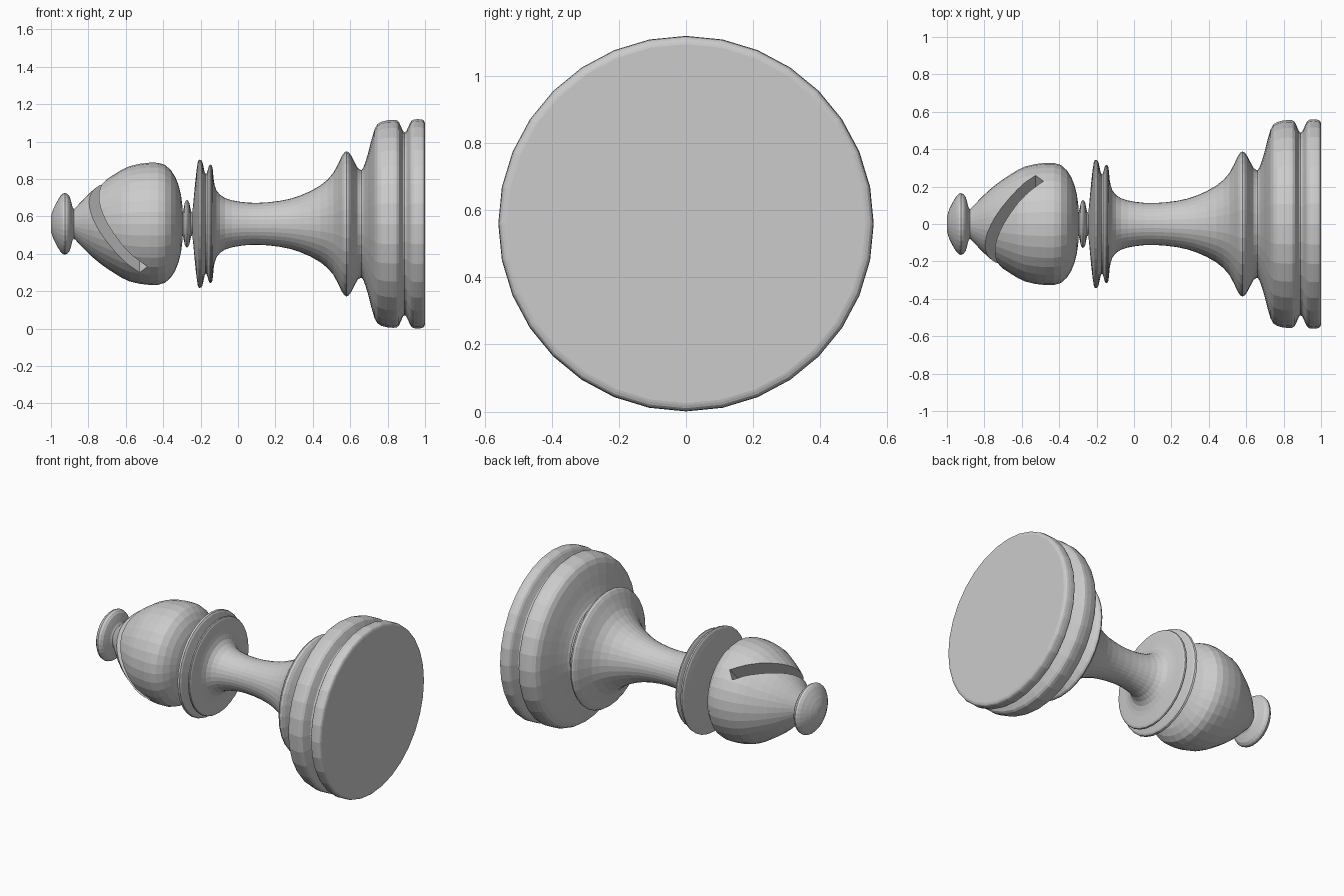
import bpy, bmesh, math
from mathutils import Vector, Matrix

cube = bpy.data.objects.get("Cube")
if cube:
    bpy.data.objects.remove(cube, do_unlink=True)

SIDES = 32
AXIS_Z = 0.56

grey = bpy.data.materials.new("plain grey")
grey.use_nodes = True
colour = (0.6, 0.6, 0.6, 1)
grey.diffuse_color = colour
grey.node_tree.nodes["Principled BSDF"].inputs["Base Color"].default_value = colour


def smooth_profile(points, steps):
    """Catmull-Rom curve through the (x, radius) points."""
    pts = [Vector(p) for p in points]
    pts = [pts[0]] + pts + [pts[-1]]
    out = []
    for a, b, c, d in zip(pts, pts[1:], pts[2:], pts[3:]):
        for i in range(steps):
            t = i / steps
            out.append(0.5 * (2 * b + (c - a) * t + (2 * a - 5 * b + 4 * c - d) * t ** 2
                              + (3 * b - a - 3 * c + d) * t ** 3))
    return out + [pts[-1]]


def finish(name, bm):
    mesh = bpy.data.meshes.new(name)
    bmesh.ops.recalc_face_normals(bm, faces=bm.faces)
    bm.to_mesh(mesh)
    bm.free()
    mesh.materials.append(grey)
    obj = bpy.data.objects.new(name, mesh)
    bpy.context.collection.objects.link(obj)
    return obj


def lathe(name, points, steps=2):
    """Turn a profile around the horizontal axis and cap both ends."""
    bm = bmesh.new()
    rings = []
    for x, r in smooth_profile(points, steps):
        angles = [math.tau * k / SIDES for k in range(SIDES)]
        rings.append([bm.verts.new((x, r * math.sin(a), AXIS_Z + r * math.cos(a))) for a in angles])
    for a, b in zip(rings, rings[1:]):
        for k in range(SIDES):
            n = (k + 1) % SIDES
            bm.faces.new((a[k], a[n], b[n], b[k]))
    bm.faces.new(rings[0])
    bm.faces.new(rings[-1])
    return finish(name, bm)


# Button on the tip
lathe("finial", [(-1, 0.04), (-0.985, 0.085), (-0.95, 0.148), (-0.925, 0.165),
                 (-0.9, 0.145), (-0.885, 0.09), (-0.87, 0.07)])

# Egg-shaped head
head = lathe("head", [(-0.89, 0.07), (-0.87, 0.085), (-0.81, 0.148), (-0.74, 0.21), (-0.66, 0.265),
                      (-0.58, 0.308), (-0.47, 0.327), (-0.39, 0.315), (-0.335, 0.25),
                      (-0.305, 0.155), (-0.295, 0.06)])

# Slanted slot cut into the upper front of the head
along = Vector((0.785, -0.438, 0.438)).normalized()
along = Vector((0.785, 0.438, -0.438)).normalized()
across = Vector((0, 1, 1)).normalized()
normal = along.cross(across)
bottom = Vector((-0.505, 0.018, AXIS_Z - 0.018))
bm = bmesh.new()
bmesh.ops.create_cube(bm, size=1)
bmesh.ops.scale(bm, vec=(0.8, 1.2, 0.068), verts=bm.verts)
turn = Matrix((along, across, normal)).transposed().to_4x4()
bmesh.ops.transform(bm, matrix=Matrix.Translation(bottom - along * 0.4) @ turn, verts=bm.verts)
cutter = finish("slot_cutter", bm)
cutter.hide_render = True
cut = head.modifiers.new("slot", 'BOOLEAN')
cut.operation = 'DIFFERENCE'
cut.solver = 'EXACT'
cut.object = cutter
bpy.context.view_layer.update()
cut_mesh = bpy.data.meshes.new_from_object(head.evaluated_get(bpy.context.evaluated_depsgraph_get()))
head.modifiers.clear()
head.data = cut_mesh
bpy.data.objects.remove(cutter, do_unlink=True)

# Small ring and double collar under the head
lathe("neck_ring", [(-0.31, 0.062), (-0.295, 0.065), (-0.285, 0.11), (-0.273, 0.128),
                    (-0.26, 0.11), (-0.25, 0.065), (-0.23, 0.062)])
lathe("collar", [(-0.245, 0.06), (-0.24, 0.1), (-0.228, 0.23), (-0.215, 0.33), (-0.203, 0.342),
                 (-0.19, 0.33), (-0.178, 0.275), (-0.167, 0.27), (-0.156, 0.308), (-0.146, 0.316),
                 (-0.136, 0.3), (-0.13, 0.235), (-0.12, 0.18)])

# Waisted stem flaring to a rounded lip
lathe("stem", [(-0.13, 0.235), (-0.115, 0.178), (-0.07, 0.138), (0.01, 0.118), (0.105, 0.112),
               (0.225, 0.123), (0.33, 0.15), (0.44, 0.205), (0.51, 0.273), (0.555, 0.362),
               (0.58, 0.388), (0.605, 0.365), (0.64, 0.298), (0.665, 0.288)])

# Foot with a groove around it and a flat underside
lathe("foot", [(0.655, 0.285), (0.67, 0.3), (0.695, 0.375), (0.73, 0.505), (0.765, 0.545),
               (0.83, 0.556), (0.86, 0.545), (0.882, 0.495), (0.9, 0.495), (0.92, 0.54),
               (0.94, 0.558), (0.98, 0.558), (0.995, 0.55), (1, 0.535)])
